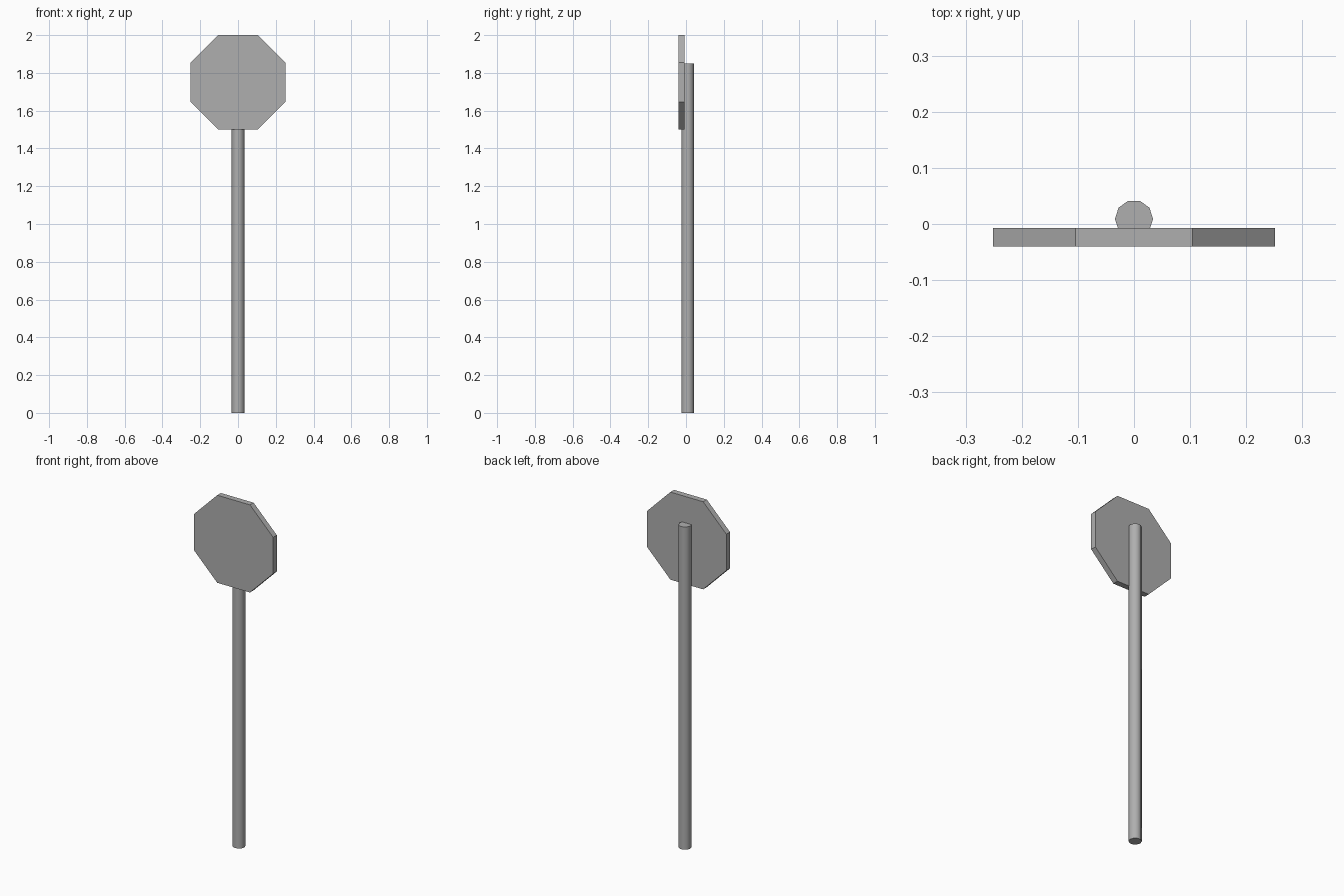
import bpy
import math
from mathutils import Matrix

if "Cube" in bpy.data.objects:
    bpy.data.objects.remove(bpy.data.objects["Cube"])

# Dark grey paint shared by both parts
grey = bpy.data.materials.new("dark_grey")
grey.diffuse_color = (0.43, 0.43, 0.43, 1)
grey.use_nodes = True
grey.node_tree.nodes["Principled BSDF"].inputs["Base Color"].default_value = grey.diffuse_color


def prism(name, sides, radius, depth, location, tilt=0):
    """Regular prism, turned half a side so it has a flat at the top, then tilted."""
    bpy.ops.mesh.primitive_cylinder_add(vertices=sides, radius=radius,
                                        depth=depth, location=location)
    obj = bpy.context.object
    obj.name = name
    obj.data.transform(Matrix.Rotation(tilt, 4, 'X')
                       @ Matrix.Rotation(math.pi / sides, 4, 'Z'))
    obj.data.materials.append(grey)
    return obj


# Ten-sided post, smooth around its length
prism("post", 10, 0.034, 1.85, (0, 0.009, 0.925))
bpy.ops.object.shade_smooth_by_angle(angle=math.radians(40))

# Octagonal sign plate, set into the front of the post
prism("sign_plate", 8, 0.251 / math.cos(math.pi / 8), 0.033,
      (0, -0.0235, 1.75), math.pi / 2)
